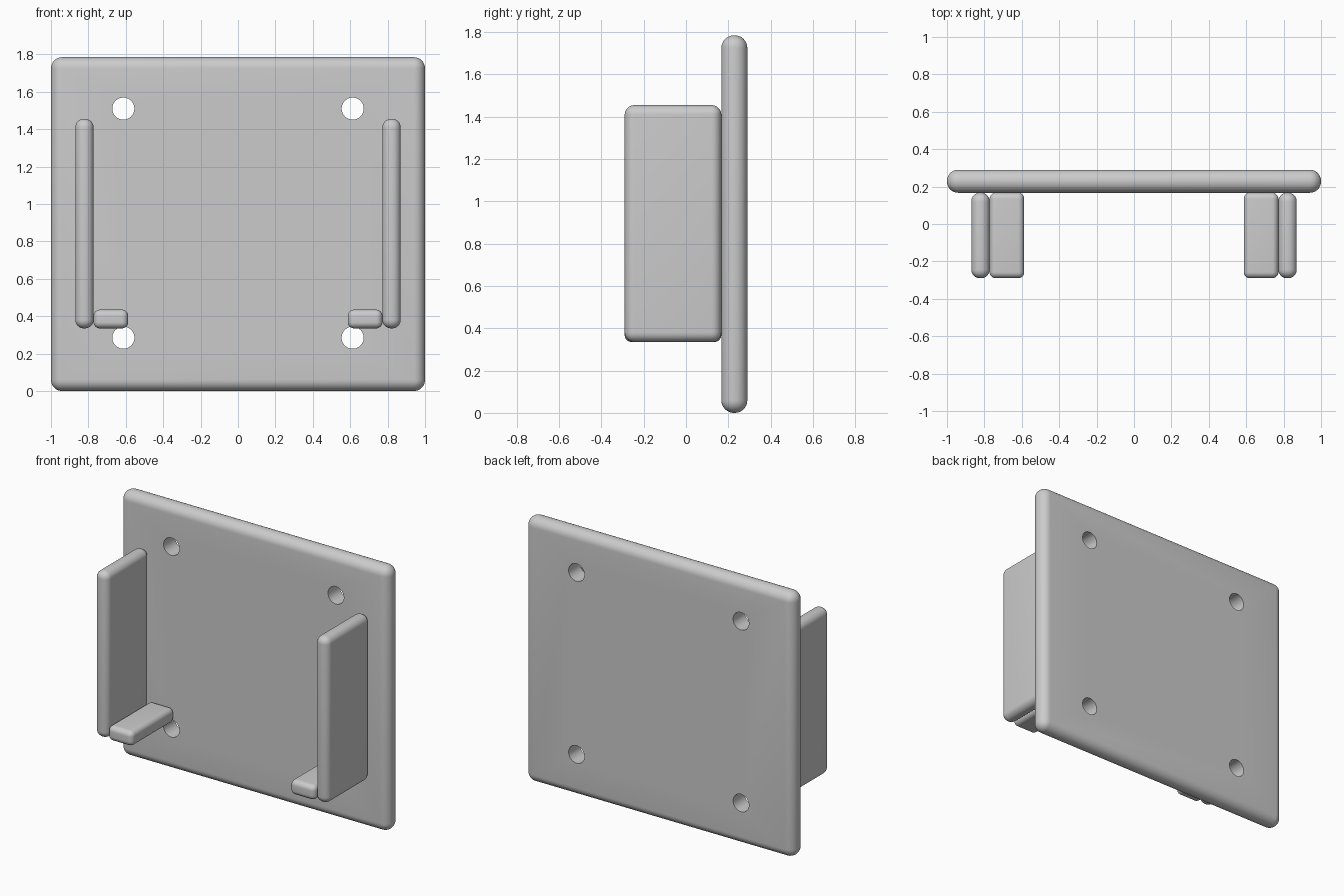
import bpy
import math
from mathutils import Vector

cube = bpy.data.objects.get("Cube")
if cube:
    bpy.data.objects.remove(cube, do_unlink=True)

# Single grey material
grey = bpy.data.materials.new("plain_grey")
grey.use_nodes = True
colour = (0.6, 0.6, 0.6, 1)
grey.diffuse_color = colour
grey.node_tree.nodes["Principled BSDF"].inputs["Base Color"].default_value = colour


def finish(obj):
    """Apply the modifiers and shade smooth with sharp rims."""
    bpy.ops.object.select_all(action="DESELECT")
    obj.select_set(True)
    bpy.context.view_layer.objects.active = obj
    for mod in list(obj.modifiers):
        bpy.ops.object.modifier_apply(modifier=mod.name)
    bpy.ops.object.shade_smooth_by_angle(angle=math.radians(35))


def rounded_box(name, low, high, radius):
    low, high = Vector(low), Vector(high)
    bpy.ops.mesh.primitive_cube_add(size=1, location=(low + high) / 2)
    obj = bpy.context.object
    obj.name = name
    obj.scale = high - low
    bpy.ops.object.transform_apply(location=False, rotation=False, scale=True)
    obj.data.materials.append(grey)
    bevel = obj.modifiers.new("round_edges", "BEVEL")
    bevel.width = radius
    bevel.segments = 8
    finish(obj)
    return obj


BACK, FRONT = 0.167, -0.29

# Back plate with four through holes
plate = rounded_box("back_plate", (-1, BACK, 0), (1, 0.29, 1.785), 0.06)
cutters = []
for x in (-0.613, 0.613):
    for z in (0.285, 1.51):
        bpy.ops.mesh.primitive_cylinder_add(
            vertices=48, radius=0.059, depth=0.5,
            location=(x, 0.23, z), rotation=(math.pi / 2, 0, 0))
        cutter = bpy.context.object
        cutter.hide_render = True
        cutters.append(cutter)
        cut = plate.modifiers.new("screw_hole", "BOOLEAN")
        cut.operation = "DIFFERENCE"
        cut.solver = "EXACT"
        cut.object = cutter
finish(plate)
for cutter in cutters:
    bpy.data.objects.remove(cutter, do_unlink=True)

# Side walls and the small support ledges inside them
for side, s in (("left", 1), ("right", -1)):
    for part, inner, outer, top, radius in (
            ("side_wall", 0.772, 0.87, 1.455, 0.046),
            ("support_ledge", 0.587, 0.772, 0.435, 0.033)):
        x0, x1 = sorted((s * inner, s * outer))
        rounded_box(f"{side}_{part}", (x0, FRONT, 0.335), (x1, BACK, top), radius)
